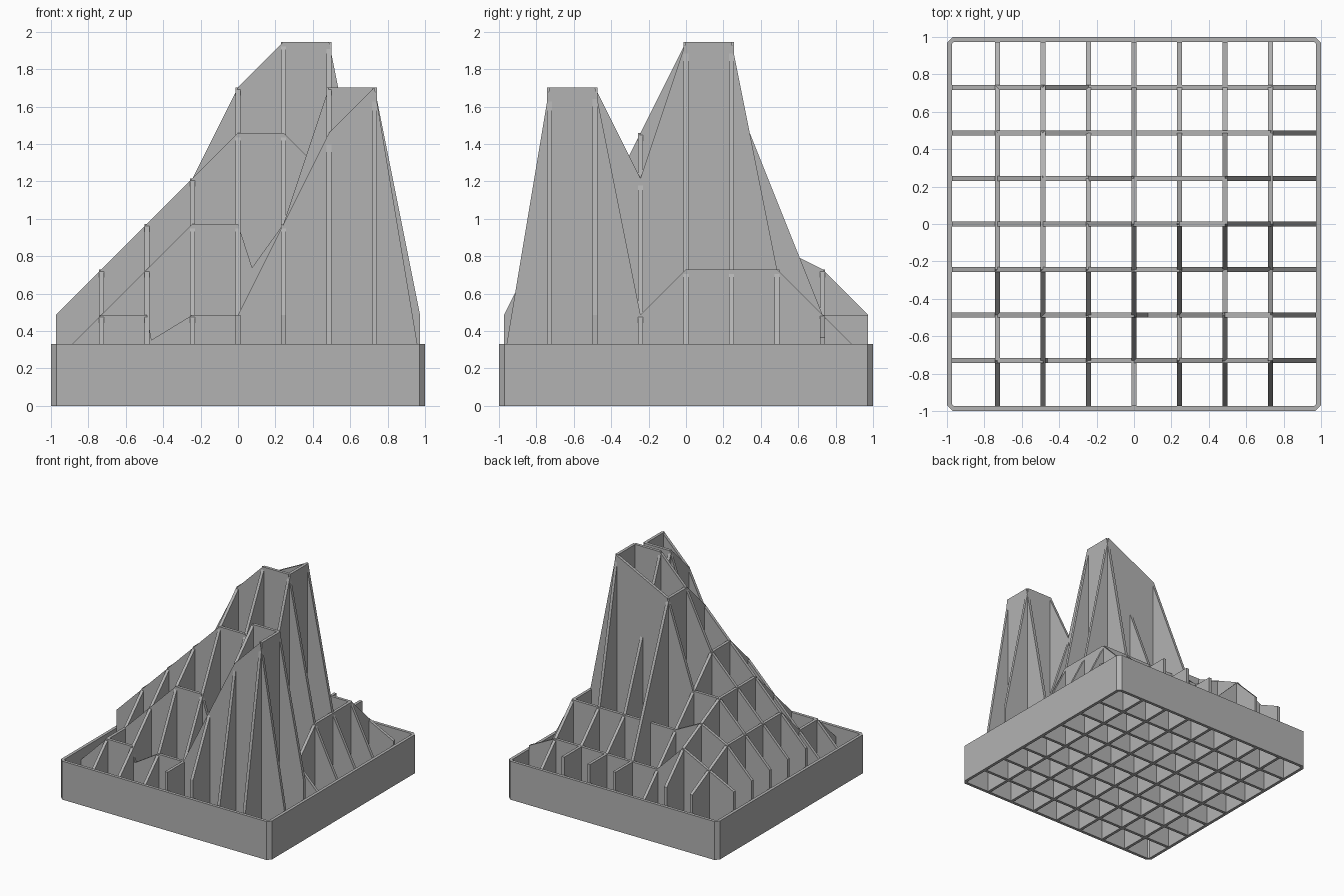
import bpy, bmesh
from mathutils import Vector

if "Cube" in bpy.data.objects:
    bpy.data.objects.remove(bpy.data.objects["Cube"])

STEP = 0.2433      # grid spacing, also the height of one level
THICK = 0.025
WALL_TOP = 0.33

grey = bpy.data.materials.new("plain grey")
grey.use_nodes = True
grey.diffuse_color = (0.45, 0.45, 0.45, 1)
grey.node_tree.nodes["Principled BSDF"].inputs["Base Color"].default_value = grey.diffuse_color


def extrude_faces(name, faces, offset):
    """Fill each outline and extrude the sheet into a solid part."""
    bm = bmesh.new()
    for outline in faces:
        bm.faces.new([bm.verts.new(p) for p in outline])
    bmesh.ops.remove_doubles(bm, verts=bm.verts, dist=0.0001)
    ext = bmesh.ops.extrude_face_region(bm, geom=bm.faces[:], use_keep_orig=True)
    moved = [g for g in ext["geom"] if isinstance(g, bmesh.types.BMVert)]
    bmesh.ops.translate(bm, verts=moved, vec=offset)
    bmesh.ops.recalc_face_normals(bm, faces=bm.faces)
    mesh = bpy.data.meshes.new(name)
    bm.to_mesh(mesh)
    bm.free()
    mesh.materials.append(grey)
    obj = bpy.data.objects.new(name, mesh)
    bpy.context.collection.objects.link(obj)
    return obj


def slat(name, line, levels, along_x, extra=()):
    """Upright slat: its top edge follows the levels, plus extra valley points."""
    top = sorted([(i - 4, h) for i, h in enumerate(levels)] + list(extra))
    c = line * STEP - THICK / 2

    def place(u, z):
        return Vector((u, c, z) if along_x else (c, u, z)) * 1.0

    quads = []
    for (u, h), (v, k) in zip(top, top[1:]):
        u, v, h, k = (n * STEP for n in (u, v, h, k))
        quads.append([place(u, 0), place(v, 0), place(v, k), place(u, h)])
    extrude_faces(name, quads, (0, THICK, 0) if along_x else (THICK, 0, 0))


# Terrain levels: one row per cross slat, front to back, left edge to right edge
rows = [
    [1, 2, 2, 2, 2, 4, 6, 7, 1],
    [1, 2, 3, 4, 4, 4, 7, 7, 2],
    [2, 3, 4, 5, 6, 6, 5, 2, 1],
    [2, 3, 4, 5, 7, 8, 8, 3, 1],
    [2, 3, 4, 4, 7, 7.5, 8, 3, 1],
    [2, 3, 3.5, 3, 3, 3, 3, 3, 1],
    [2, 2.5, 3, 2, 2, 2, 2, 2, 1.5],
]
front_ends = [1, 1, 1, 2, 2, 1, 1]
back_ends = [2, 2, 1, 2, 2, 2, 1]

# Sharp valleys between grid lines, and places where a long slat runs straight
valleys = {-3: [(-1.9, 1.45)], -2: [(0.31, 3.04)]}
straight = {(0, 2): 4.5, (1, 1): 5.5}

for j, row in enumerate(rows):
    line = j - 3
    slat(f"cross_slat_{j + 1}", line, row, True, valleys.get(line, ()))

for i in range(7):
    line = i - 3
    inner = [straight.get((line, j - 3), row[i + 1]) for j, row in enumerate(rows)]
    slat(f"long_slat_{i + 1}", line, [front_ends[i]] + inner + [back_ends[i]], False)


# Frame with trimmed corners
def octagon(side, cut):
    a, b = side, side - cut
    return [(b, -a), (a, -b), (a, b), (b, a), (-b, a), (-a, b), (-a, -b), (-b, -a)]


outer, inner = octagon(1, 0.03), octagon(0.974, 0.012)
ring = []
for n in range(8):
    m = (n + 1) % 8
    ring.append([(*p, 0) for p in (outer[n], outer[m], inner[m], inner[n])])
extrude_faces("frame", ring, (0, 0, WALL_TOP))
